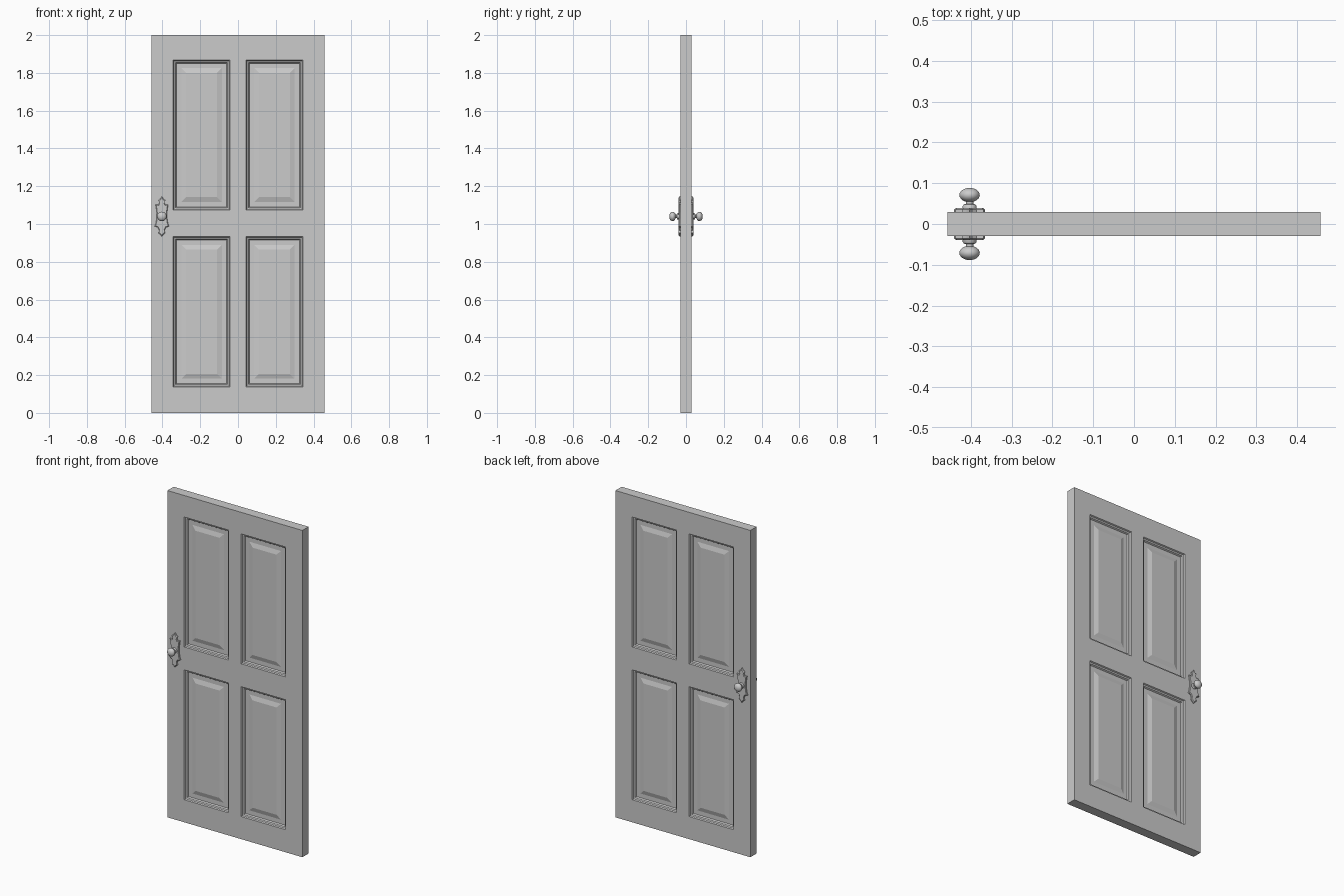
import bpy, bmesh, math
from mathutils import Matrix

cube = bpy.data.objects.get("Cube")
if cube:
    bpy.data.objects.remove(cube, do_unlink=True)

grey = bpy.data.materials.new("plain grey")
grey.use_nodes = True
GREY = (0.6, 0.6, 0.6, 1)
grey.diffuse_color = GREY
grey.node_tree.nodes["Principled BSDF"].inputs["Base Color"].default_value = GREY

W, T = 0.457, 0.03                 # half width and half thickness of the door
KNOB_X, KNOB_Z = -0.403, 1.04


def finish(name, bm, smooth=False):
    bmesh.ops.recalc_face_normals(bm, faces=bm.faces)
    mesh = bpy.data.meshes.new(name)
    bm.to_mesh(mesh)
    bm.free()
    mesh.materials.append(grey)
    obj = bpy.data.objects.new(name, mesh)
    bpy.context.collection.objects.link(obj)
    if smooth:
        bpy.ops.object.select_all(action='DESELECT')
        obj.select_set(True)
        bpy.context.view_layer.objects.active = obj
        bpy.ops.object.shade_smooth_by_angle(angle=math.radians(40))
    return obj


# Door slab, cut along the rails and stiles, with panels sunk into both faces
bm = bmesh.new()
bmesh.ops.create_cube(bm, size=1, matrix=Matrix.Translation((0, 0, 1)) @ Matrix.Diagonal((2 * W, 2 * T, 2, 1)))
cuts = [((x, 0, 0), (1, 0, 0)) for x in (-0.343, -0.043, 0.043, 0.343)]
cuts += [((0, 0, z), (0, 0, 1)) for z in (0.138, 0.933, 1.073, 1.868)]
for co, no in cuts:
    bmesh.ops.bisect_plane(bm, geom=bm.verts[:] + bm.edges[:] + bm.faces[:], plane_co=co, plane_no=no)


def is_panel(face):
    c = face.calc_center_median()
    return (abs(face.normal.y) > 0.9 and 0.043 < abs(c.x) < 0.343
            and (0.138 < c.z < 0.933 or 1.073 < c.z < 1.868))


bm.normal_update()
panels = [f for f in bm.faces if is_panel(f)]
# Moulding steps, flat border, then the raised field
for inset, depth in ((0.004, -0.007), (0.008, -0.003), (0.005, -0.008), (0.026, 0), (0.026, 0.008)):
    bmesh.ops.inset_individual(bm, faces=panels, thickness=inset, depth=depth, use_even_offset=True)
finish("door_panel", bm)

# Half outline of the ornate handle plate: half width, height from the knob
OUTLINE = [(0, 0.106), (0.008, 0.094), (0.018, 0.086), (0.013, 0.074), (0.018, 0.062),
           (0.034, 0.064), (0.031, 0.048), (0.027, 0.02), (0.028, -0.01), (0.032, -0.035),
           (0.038, -0.052), (0.022, -0.058), (0.014, -0.074), (0.018, -0.088),
           (0.008, -0.097), (0, -0.106)]
# Knob lathe profile: radius, distance from the middle of the door
KNOB = [(0.017, 0.034), (0.017, 0.044), (0.014, 0.048), (0.009, 0.049), (0.009, 0.055)]
KNOB += [(0.025 * math.sin(a), 0.071 - 0.0175 * math.cos(a))
         for a in (math.pi * i / 12 for i in range(2, 13))]

for side, label in ((-1, "front"), (1, "back")):
    # Handle plate with a chamfered rim
    bm = bmesh.new()
    ring = OUTLINE + [(-x, z) for x, z in OUTLINE[-2:0:-1]]
    levels = [(1, T), (1, T + 0.005), (0.88, T + 0.009)]
    loops = [[bm.verts.new((KNOB_X + x * s, side * y, KNOB_Z + z * (1 + s) / 2)) for x, z in ring]
             for s, y in levels]
    for a, b in zip(loops, loops[1:]):
        for i in range(len(ring)):
            j = (i + 1) % len(ring)
            bm.faces.new((a[i], a[j], b[j], b[i]))
    bm.faces.new(loops[-1])
    bm.faces.new(loops[0][::-1])
    finish(label + "_handle_plate", bm)

    # Turned knob with collar and neck
    bm = bmesh.new()
    verts = [bm.verts.new((KNOB_X + r, side * y, KNOB_Z)) for r, y in KNOB]
    edges = [bm.edges.new(pair) for pair in zip(verts, verts[1:])]
    bmesh.ops.spin(bm, geom=verts + edges, cent=(KNOB_X, 0, KNOB_Z), axis=(0, 1, 0),
                   angle=2 * math.pi, steps=28)
    bmesh.ops.remove_doubles(bm, verts=bm.verts[:], dist=0.0002)
    finish(label + "_knob", bm, smooth=True)
